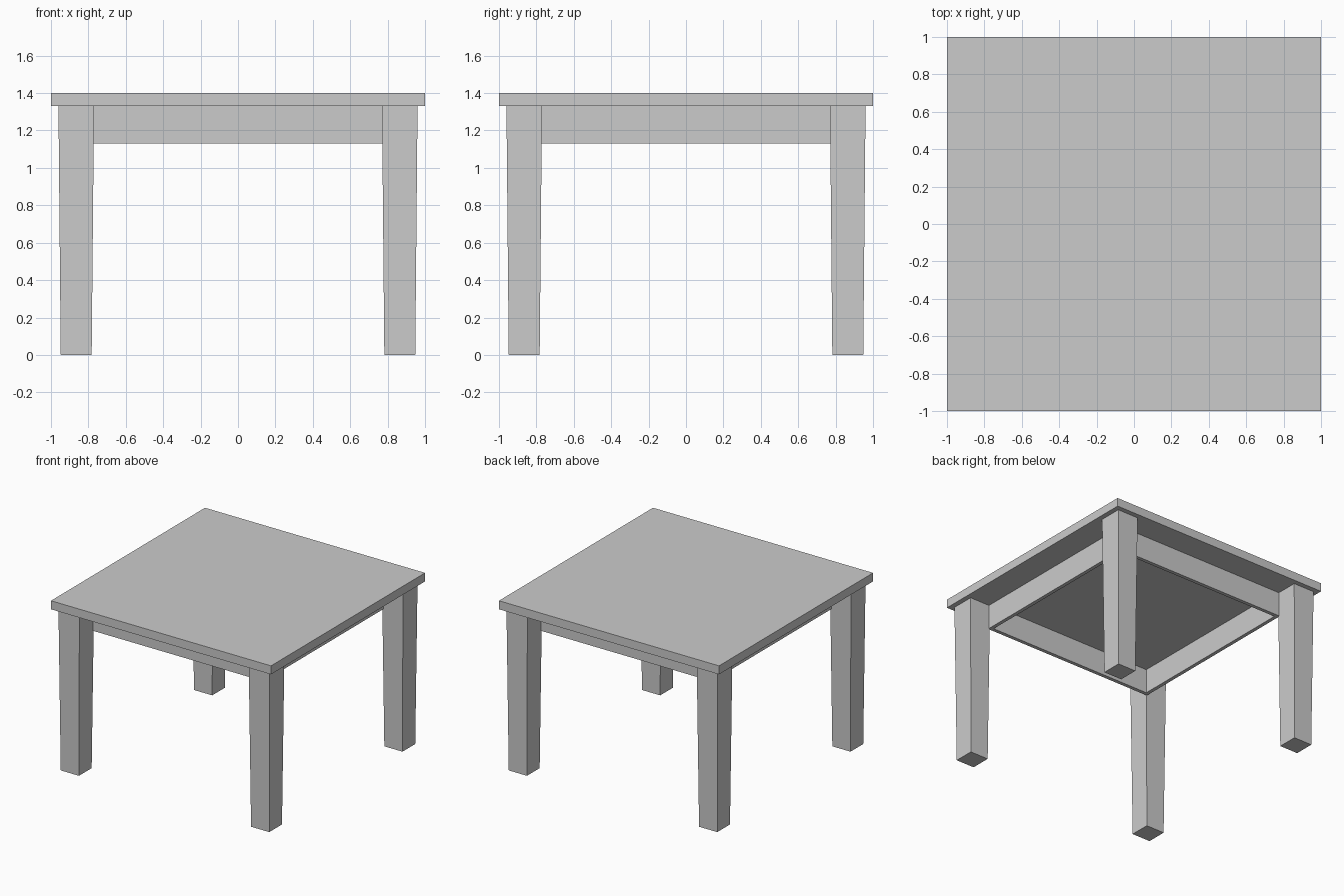
import bpy, bmesh
from mathutils import Vector

if "Cube" in bpy.data.objects:
    bpy.data.objects.remove(bpy.data.objects["Cube"])


def block(name, lo, hi, taper=1.0):
    """Box between two corners; the bottom face is scaled by taper."""
    lo, hi = Vector(lo), Vector(hi)
    mid, size = (lo + hi) / 2, hi - lo
    bm = bmesh.new()
    bmesh.ops.create_cube(bm, size=1)
    for v in bm.verts:
        k = taper if v.co.z < 0 else 1.0
        v.co = Vector((v.co.x * k * size.x, v.co.y * k * size.y, v.co.z * size.z)) + mid
    mesh = bpy.data.meshes.new(name)
    bm.to_mesh(mesh)
    bm.free()
    obj = bpy.data.objects.new(name, mesh)
    bpy.context.collection.objects.link(obj)
    # Smooth shading with sharp corners
    bpy.context.view_layer.objects.active = obj
    obj.select_set(True)
    bpy.ops.object.shade_smooth_by_angle()
    obj.select_set(False)
    return obj


TOP_Z, UNDER_Z, APRON_Z = 1.40, 1.33, 1.13
LEG_IN, LEG_OUT = 0.77, 0.96
APRON_IN, APRON_OUT = 0.75, 0.78

# Square table top
block("table_top", (-1, -1, UNDER_Z), (1, 1, TOP_Z))

# Four legs, slightly narrower at the floor
c, h = (LEG_IN + LEG_OUT) / 2, (LEG_OUT - LEG_IN) / 2
for side, sx in (("left", -1), ("right", 1)):
    for end, sy in (("front", -1), ("back", 1)):
        block(f"{end}_{side}_leg", (sx * c - h, sy * c - h, 0),
              (sx * c + h, sy * c + h, UNDER_Z), taper=0.87)

# Thin apron boards set just inside the legs
m, t = (APRON_IN + APRON_OUT) / 2, (APRON_OUT - APRON_IN) / 2
for s, fb, lr in ((-1, "front", "left"), (1, "back", "right")):
    block(f"{fb}_apron", (-APRON_OUT, s * m - t, APRON_Z), (APRON_OUT, s * m + t, UNDER_Z))
    block(f"{lr}_apron", (s * m - t, -APRON_IN, APRON_Z), (s * m + t, APRON_IN, UNDER_Z))
